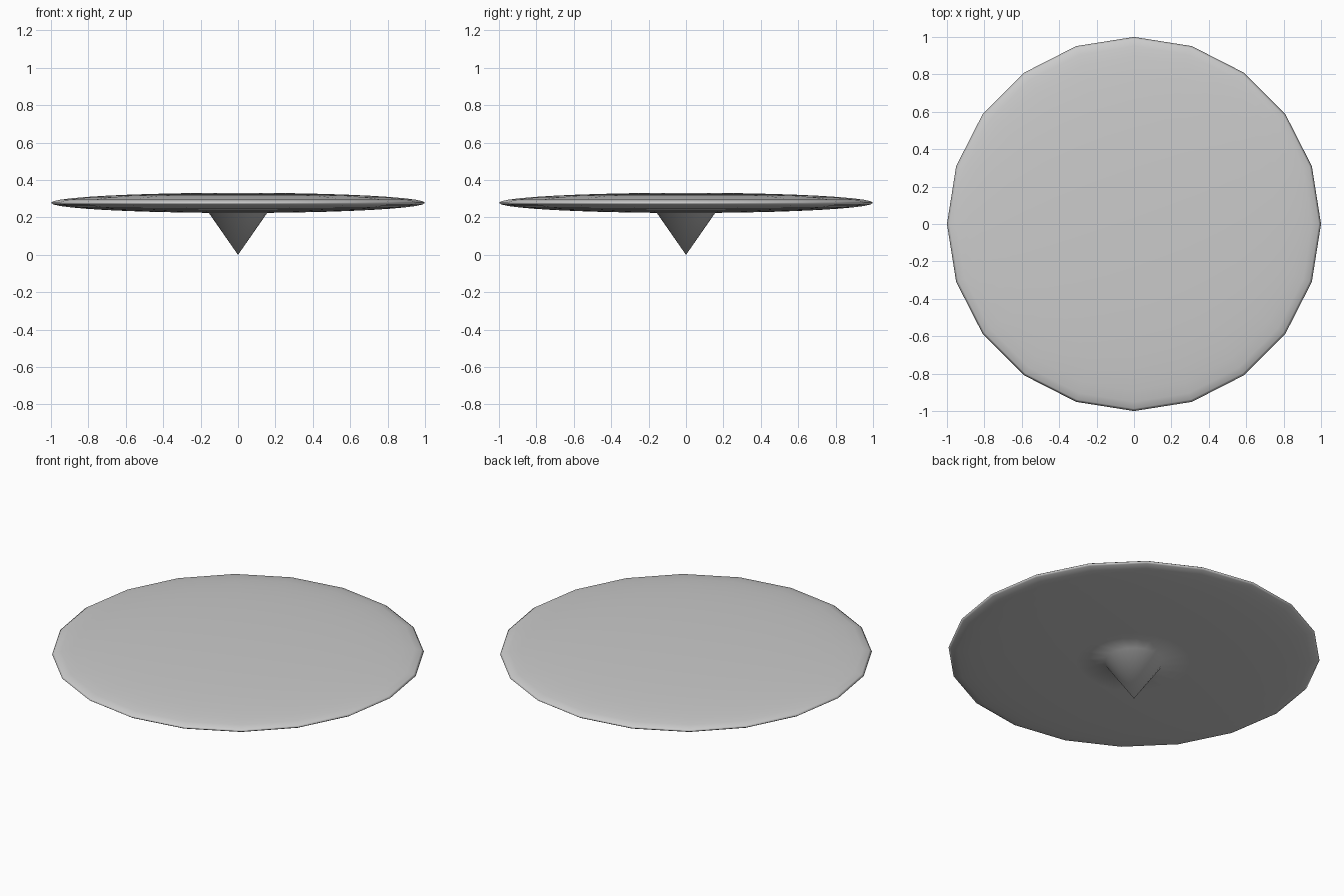
import bpy

if "Cube" in bpy.data.objects:
    bpy.data.objects.remove(bpy.data.objects["Cube"])

HALF_THICKNESS = 0.054
CENTRE_Z = 0.278

# Flattened low-poly sphere forms the disc
bpy.ops.mesh.primitive_uv_sphere_add(segments=20, ring_count=20, radius=1)
disc = bpy.context.object
disc.name = "spinning_disc"

# Bottom pole is pulled down to the ground to form the conical point
tip = min(disc.data.vertices, key=lambda v: v.co.z).index
for v in disc.data.vertices:
    v.co.z = 0 if v.index == tip else CENTRE_Z + v.co.z * HALF_THICKNESS

# Smooth shading blends the cone into the underside
for p in disc.data.polygons:
    p.use_smooth = True
disc.data.update()
